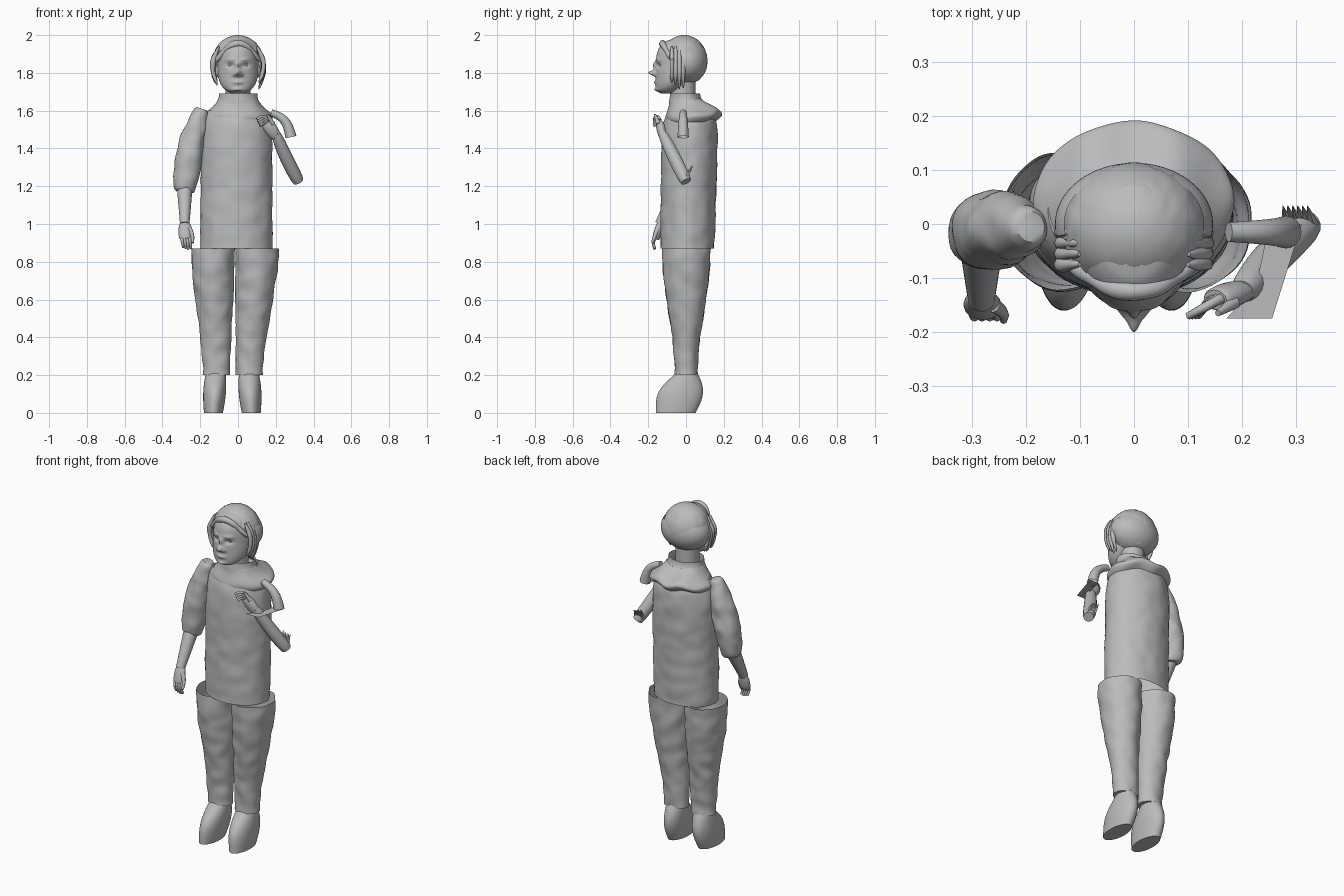
import bpy, bmesh, math, random
from mathutils import Vector, noise

random.seed(4)
if "Cube" in bpy.data.objects:
    bpy.data.objects.remove(bpy.data.objects["Cube"])

shade = (0.5, 0.5, 0.5, 1)
grey = bpy.data.materials.new("plain_grey")
grey.use_nodes = True
grey.diffuse_color = shade
grey.node_tree.nodes["Principled BSDF"].inputs["Base Color"].default_value = shade


def finish(name, bm):
    bmesh.ops.recalc_face_normals(bm, faces=bm.faces)
    mesh = bpy.data.meshes.new(name)
    bm.to_mesh(mesh)
    bm.free()
    mesh.materials.append(grey)
    part = bpy.data.objects.new(name, mesh)
    bpy.context.collection.objects.link(part)
    bpy.ops.object.select_all(action='DESELECT')
    part.select_set(True)
    bpy.context.view_layer.objects.active = part
    bpy.ops.object.shade_smooth_by_angle(angle=math.radians(50))


def mix(start, end, t):
    return start + (end - start) * t


def ease(t):
    return t * t * (3 - 2 * t)


def arch(t):
    return max(0, math.sin(math.pi * t))


def skin(name, rings, cap_start, cap_end):
    """Join rings of points into one surface"""
    bm = bmesh.new()
    loops = [[bm.verts.new(point) for point in ring] for ring in rings]
    for lower, upper in zip(loops, loops[1:]):
        for i in range(len(lower)):
            bm.faces.new((lower[i - 1], lower[i], upper[i], upper[i - 1]))
    if cap_start:
        bm.faces.new(loops[0])
    if cap_end:
        bm.faces.new(loops[-1])
    finish(name, bm)


def loft(name, bottom, top, section, segs=64, steps=40, wrinkle=0, caps=(True, True), shape=None):
    """Stack ellipses; section(t) gives centre x, front y, back y and half width"""
    rings = []
    for k in range(steps + 1):
        t = k / steps
        middle, front, back, width = section(t)
        ring = []
        for i in range(segs):
            angle = math.tau * i / segs
            out = Vector((width * math.cos(angle), (back - front) / 2 * math.sin(angle), 0))
            point = Vector((middle, (front + back) / 2, mix(bottom, top, t))) + out
            point += out.normalized() * wrinkle * noise.noise(point * 14)
            if shape:
                shape(point)
            ring.append(point)
        rings.append(ring)
    skin(name, rings, *caps)


def limb(name, start, end, r_start, r_end, swell=0, bend=(0, 0, 0), flat=1, wrinkle=0,
         segs=16, steps=16, caps=(True, True)):
    """Bowed round limb that tapers and swells between two points"""
    start, end, bend = Vector(start), Vector(end), Vector(bend)
    rings = []
    for k in range(steps + 1):
        t = k / steps
        centre = start.lerp(end, t) + bend * arch(t)
        along = (end - start + bend * math.pi * math.cos(math.pi * t)).normalized()
        side = Vector((0, 1, 0)).cross(along).normalized()
        depth = along.cross(side) * flat
        radius = mix(r_start, r_end, t) + swell * math.sqrt(arch(t))
        ring = []
        for i in range(segs):
            angle = math.tau * i / segs
            out = side * math.cos(angle) + depth * math.sin(angle)
            bump = wrinkle * noise.noise((centre + out * radius) * 16)
            ring.append(centre + out * (radius + bump))
        rings.append(ring)
    skin(name, rings, *caps)


def ball(name, centre, radii, keep=None, ridges=0, segs=64):
    """Ellipsoid, optionally combed with ridges and cut by a rule"""
    bm = bmesh.new()
    bmesh.ops.create_uvsphere(bm, u_segments=segs, v_segments=segs // 2, radius=1)
    for v in bm.verts:
        strand = abs(noise.noise(Vector((v.co.x * 9, v.co.y * 2, v.co.z * 2))))
        size = 1 - ridges * strand * (1 - v.co.z ** 4)
        v.co = Vector(c + r * q * size for c, r, q in zip(centre, radii, v.co))
    if keep:
        lost = [v for v in bm.verts if not keep(v.co)]
        bmesh.ops.delete(bm, geom=lost, context='VERTS')
    finish(name, bm)


# Long tunic body, closing in at the shoulders
def tunic(t):
    shoulder = t ** 12
    return -0.008, mix(-0.135, -0.13, t) + 0.04 * shoulder, mix(0.15, 0.175, t) - 0.04 * shoulder, 0.19 - 0.04 * shoulder


loft("tunic", 0.87, 1.6, tunic, steps=60, wrinkle=0.005, caps=(False, True))


# Draped collar, flaring low down and lifted behind
def collar(t):
    flare = math.exp(-((t - 0.25) / 0.35) ** 2)
    return 0, -0.085 - 0.025 * flare, 0.075 + 0.115 * flare, 0.1 + 0.085 * flare


def drape(point):
    if point.z < 1.65:
        point.z += point.y / 10 - 0.008 * math.cos(point.x * 40)


loft("collar", 1.53, 1.69, collar, wrinkle=0.004, caps=(False, False), shape=drape)
loft("neck", 1.6, 1.8, lambda t: (0, -0.08, 0.05, 0.065))


# Trouser legs and shoes
def trouser(t):
    grow = ease(t)
    lean = mix(-0.028, -0.015, t)
    return lean + side * (0.087 + 0.03 * grow), -0.06 - 0.065 * grow, 0.06 + 0.07 * grow, 0.072 + 0.042 * grow


def shoe(t):
    toe = ease(t * t)
    return -0.03 + side * mix(0.1, 0.087, t), mix(-0.16, -0.05, toe), 0.05 + 0.04 * arch(t), 0.05 + 0.01 * arch(t)


for side, label in ((-1, "right"), (1, "left")):
    loft(label + "_trouser_leg", 0.2, 0.87, trouser, steps=50, wrinkle=0.007, caps=(True, False))
    loft(label + "_shoe", 0, 0.23, shoe)


# Head with modelled face
def head(t):
    dome = math.sqrt(1 - abs(1.96 * t - 0.98) ** 3)
    front = -0.16 + 0.1 * t ** 8
    back = -0.06 + 0.165 * math.sin(2.4 * t)
    middle, half = (front + back) / 2, (back - front) / 2 * min(1, 1.6 * dome)
    return 0, middle - half, middle + half, 0.108 * dome


# Feature: distance from centre, height, width, height spread, push
features = {
    "nose": (0, 1.8, 0.015, 0.015, -0.04), "bridge": (0, 1.84, 0.012, 0.02, -0.016),
    "nostril": (0.02, 1.79, 0.01, 0.01, -0.01), "lips": (0, 1.75, 0.025, 0.01, -0.01),
    "chin": (0, 1.71, 0.02, 0.01, -0.008), "socket": (0.04, 1.84, 0.02, 0.012, 0.013),
    "brow": (0.04, 1.87, 0.025, 0.01, -0.006)}


def sculpt(point):
    if point.y < -0.05:
        for x, z, wide, tall, push in features.values():
            across, up = (abs(point.x) - x) / wide, (point.z - z) / tall
            point.y += push * math.exp(-across ** 2 - up ** 2)


loft("head", 1.69, 1.99, head, segs=128, steps=90, shape=sculpt)

# Hair: crown cut back around the face, fuller bowl behind, fringe
ball("hair_crown", (0, -0.01, 1.865), (0.135, 0.124, 0.135), ridges=0.05,
     keep=lambda c: c.y > -0.035 and c.z > 1.76 or c.z > 1.935 - 3 * c.x ** 2)
ball("back_hair", (0, 0, 1.855), (0.146, 0.113, 0.115), keep=lambda c: c.y > -0.027 and c.z < 1.91)
limb("fringe", (-0.12, -0.07, 1.86), (0.12, -0.07, 1.86), 0.006, 0.006, swell=0.012,
     bend=(0, -0.055, 0.095), wrinkle=0.006, steps=30)

# Eyes, ears and loose side locks
for side, label in ((-1, "right"), (1, "left")):
    ball(label + "_eye", (side * 0.042, -0.125, 1.842), (0.016, 0.016, 0.01), segs=16)
    ball(label + "_ear", (side * 0.106, -0.035, 1.81), (0.014, 0.022, 0.034), segs=16)
    for i in range(4):
        y = mix(-0.075, -0.015, i / 3)
        tip = 1.75 - random.random() / 25
        limb(f"{label}_side_lock_{i}", (side * 0.1, y, 1.94), (side * 0.11, y, tip), 0.004, 0.002,
             swell=0.01, bend=(side * 0.03, 0, 0), wrinkle=0.005, segs=8)

# Right arm: puffed sleeve, forearm and relaxed hand
limb("right_sleeve", (-0.19, -0.005, 1.61), (-0.285, -0.025, 1.17), 0.025, 0.045, swell=0.035,
     bend=(-0.015, 0.005, 0), wrinkle=0.008, segs=32, steps=40)
limb("right_forearm", (-0.282, -0.03, 1.2), (-0.282, -0.14, 1), 0.042, 0.025)
limb("right_palm", (-0.282, -0.135, 1.01), (-0.278, -0.16, 0.92), 0.022, 0.028, swell=0.01, flat=0.6)
for i in range(4):
    x = -0.3 + i * 0.014
    limb(f"right_finger_{i}", (x, -0.155, 0.94), (x + 0.01, -0.165, 0.865 + abs(i - 2) / 200), 0.01, 0.006,
         bend=(0, -0.012, 0), segs=8)
limb("right_thumb", (-0.26, -0.15, 0.98), (-0.241, -0.178, 0.9), 0.014, 0.007, bend=(0.008, 0, 0), segs=8)

# Left arm: torn sleeve piece with a flat flap under it
limb("left_sleeve_piece", (0.175, -0.015, 1.59), (0.28, -0.015, 1.46), 0.018, 0.03,
     bend=(0.02, 0, 0.02), caps=(True, False))
cuff = 1.46
bm = bmesh.new()
bm.faces.new([bm.verts.new((x, y, cuff)) for x, y in
              ((0.17, -0.175), (0.255, -0.175), (0.31, 0), (0.25, 0), (0.225, -0.115))])
finish("left_sleeve_flap", bm)

# Bent left forearm with ragged elbow, and raised hand
limb("left_forearm", (0.2, -0.125, 1.48), (0.32, 0, 1.225), 0.022, 0.028, swell=0.01, bend=(-0.005, 0, 0))
for i in range(6):
    x = 0.285 + i / 110
    limb(f"left_elbow_shred_{i}", (x, 0, 1.25), (x - 0.01, 0.033, 1.295 + random.random() / 50), 0.012, 0.001, segs=6)
limb("left_palm", (0.205, -0.122, 1.46), (0.15, -0.14, 1.535), 0.022, 0.026, swell=0.01, flat=0.7)
for i in range(4):
    drop = i * 0.012
    limb(f"left_finger_{i}", (0.16 - drop / 2, -0.138, 1.55 - drop), (0.1 + drop / 2, -0.17, 1.555 - drop),
         0.01, 0.007, bend=(0, 0, 0.016), segs=8)
limb("left_thumb", (0.185, -0.145, 1.53), (0.155, -0.165, 1.58), 0.013, 0.006, segs=8)
